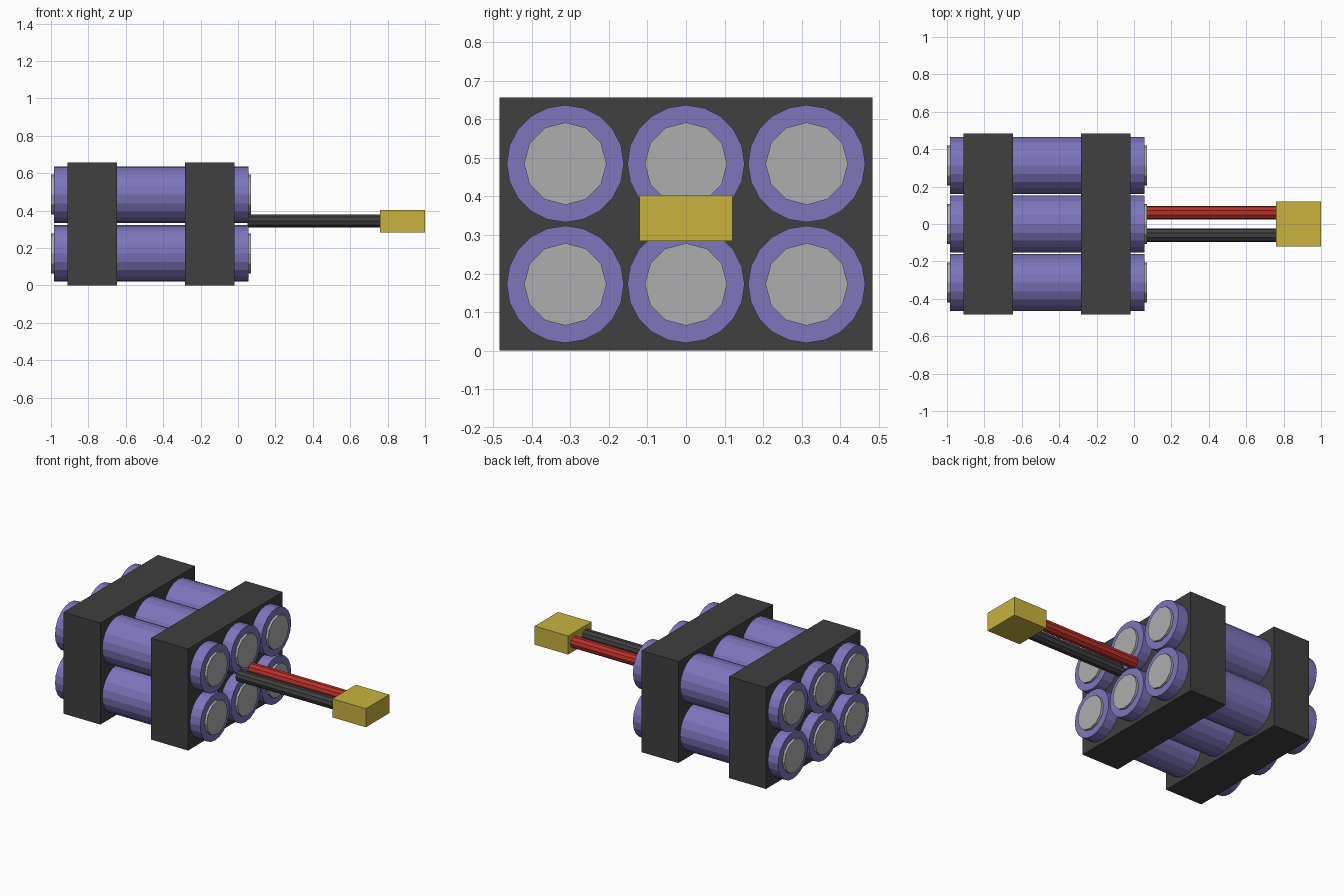
import bpy, bmesh, math
from mathutils import Matrix

if "Cube" in bpy.data.objects:
    bpy.data.objects.remove(bpy.data.objects["Cube"])


def material(name, rgb):
    m = bpy.data.materials.new(name)
    m.diffuse_color = (*rgb, 1)
    m.use_nodes = True
    m.node_tree.nodes["Principled BSDF"].inputs["Base Color"].default_value = m.diffuse_color
    return m


PURPLE = material("purple_wrap", (0.20, 0.18, 0.50))
METAL = material("light_metal", (0.42, 0.42, 0.43))
CHARCOAL = material("charcoal", (0.05, 0.05, 0.05))
RED = material("red_insulation", (0.50, 0.03, 0.022))
YELLOW = material("yellow_plastic", (0.58, 0.45, 0.05))


def finish(bm, name, mat):
    mesh = bpy.data.meshes.new(name)
    bm.to_mesh(mesh)
    bm.free()
    mesh.materials.append(mat)
    bpy.context.collection.objects.link(bpy.data.objects.new(name, mesh))


def rod(name, x0, x1, y, z, r, sides, mat):
    """Flat-shaded cylinder lying along x."""
    bm = bmesh.new()
    m = Matrix.Translation(((x0 + x1) / 2, y, z)) @ Matrix.Rotation(math.pi / 2, 4, 'Y')
    bmesh.ops.create_cone(bm, cap_ends=True, segments=sides, radius1=r, radius2=r,
                          depth=x1 - x0, matrix=m)
    finish(bm, name, mat)


def box(name, x0, x1, y0, y1, z0, z1, mat):
    bm = bmesh.new()
    m = Matrix.Translation(((x0 + x1) / 2, (y0 + y1) / 2, (z0 + z1) / 2))
    m = m @ Matrix.Diagonal((x1 - x0, y1 - y0, z1 - z0, 1))
    bmesh.ops.create_cube(bm, size=1, matrix=m)
    finish(bm, name, mat)


# Six battery cells with metal terminals poking out of both ends
for row, z in enumerate((0.172, 0.485)):
    for col in range(3):
        y = (col - 1) * 0.313
        rod(f"cell_{row}_{col}", -0.985, 0.055, y, z, 0.152, 20, PURPLE)
        rod(f"terminal_{row}_{col}", -1.0, 0.07, y, z, 0.107, 12, METAL)

# Two holder blocks
box("rear_holder", -0.912, -0.647, -0.484, 0.484, 0, 0.657, CHARCOAL)
box("front_holder", -0.284, -0.019, -0.484, 0.484, 0, 0.657, CHARCOAL)

# Wires and connector
rod("red_wire", 0.05, 0.78, 0.06, 0.344, 0.037, 10, RED)
rod("black_wire", 0.05, 0.78, -0.06, 0.344, 0.037, 10, CHARCOAL)
box("connector", 0.76, 1.0, -0.12, 0.12, 0.284, 0.404, YELLOW)
